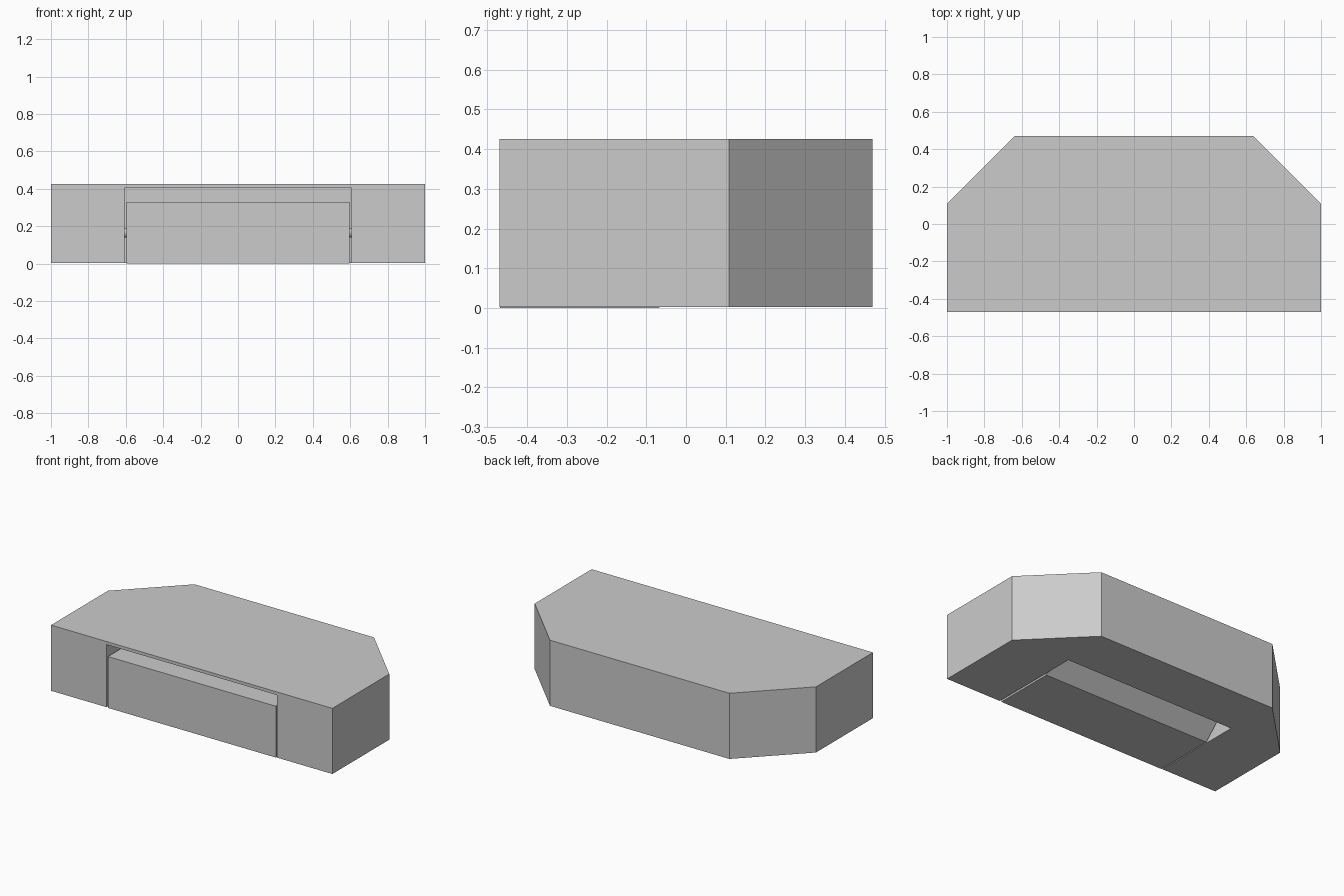
import bpy, bmesh
from math import pi

if "Cube" in bpy.data.objects:
    bpy.data.objects.remove(bpy.data.objects["Cube"])


def prism(name, profile, direction):
    """Extrude a closed planar profile along a direction vector."""
    bm = bmesh.new()
    face = bm.faces.new([bm.verts.new(p) for p in profile])
    ext = bmesh.ops.extrude_face_region(bm, geom=[face])
    moved = [v for v in ext["geom"] if isinstance(v, bmesh.types.BMVert)]
    bmesh.ops.translate(bm, verts=moved, vec=direction)
    bmesh.ops.recalc_face_normals(bm, faces=bm.faces)
    mesh = bpy.data.meshes.new(name)
    bm.to_mesh(mesh)
    bm.free()
    obj = bpy.data.objects.new(name, mesh)
    bpy.context.collection.objects.link(obj)
    return obj


BASE = 0.003

# Housing: block with two chamfered rear corners
half = [(1, -0.47), (1, 0.108), (0.638, 0.47)]
plan = half + [(-x, y) for x, y in reversed(half)]
housing = prism("housing", [(x, y, BASE) for x, y in plan], (0, 0, 0.425 - BASE))

# Pocket open to the front and the underside
pocket = [(-0.7, -0.1), (0.14, -0.1), (0.14, 0.405), (-0.7, 0.405)]
cutter = prism("pocket_cutter", [(-0.607, y, z) for y, z in pocket], (1.214, 0, 0))
cutter.hide_render = True
cutter.hide_set(True)
cut = housing.modifiers.new("pocket", 'BOOLEAN')
cut.operation = 'DIFFERENCE'
cut.solver = 'EXACT'
cut.object = cutter

# Paddle filling the pocket mouth, with a faceted rear around its pivot
paddle = [(-0.468, 0), (-0.068, 0), (0.03, 0.098),
          (0.03, 0.232), (-0.068, 0.33), (-0.468, 0.33)]
prism("paddle", [(-0.597, y, z) for y, z in paddle], (1.194, 0, 0))

# Pivot pins bridging the side gaps
for side, label in ((-1, "left"), (1, "right")):
    bpy.ops.mesh.primitive_cylinder_add(
        vertices=16, radius=0.025, depth=0.02,
        location=(side * 0.602, -0.135, 0.165), rotation=(0, pi / 2, 0))
    bpy.context.object.name = label + "_pivot_pin"
